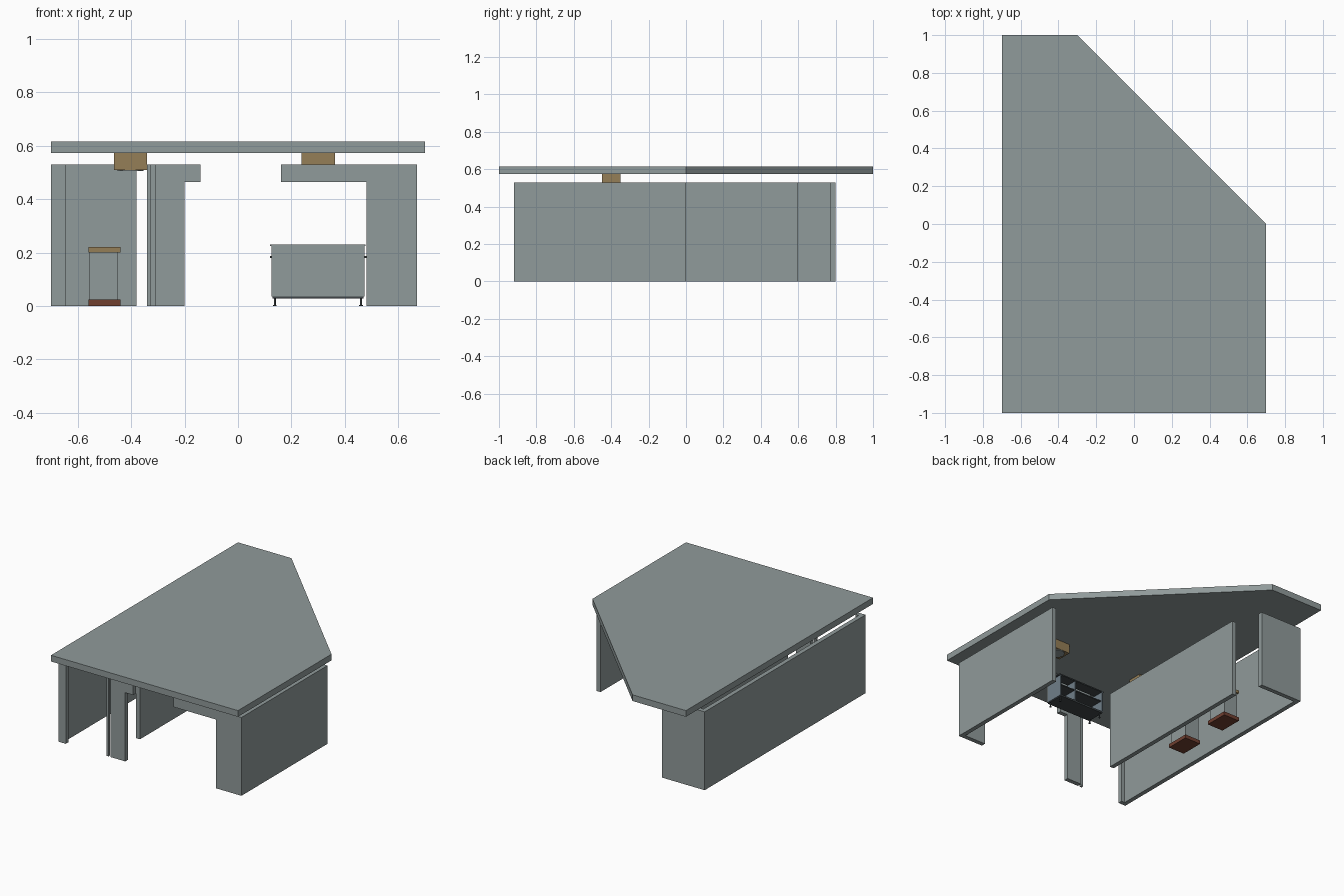
import bpy
import bmesh

if "Cube" in bpy.data.objects:
    bpy.data.objects.remove(bpy.data.objects["Cube"])


def material(name, rgb):
    m = bpy.data.materials.new(name)
    m.diffuse_color = (*rgb, 1.0)
    m.use_nodes = True
    m.node_tree.nodes["Principled BSDF"].inputs["Base Color"].default_value = m.diffuse_color
    return m


GREY = material("wall grey", (0.28, 0.325, 0.325))
TAN = material("tan wood", (0.30, 0.21, 0.095))
BROWN = material("red brown", (0.16, 0.05, 0.03))
DARK = material("dark slate", (0.05, 0.06, 0.065))
BLUE = material("blue grey", (0.16, 0.21, 0.25))


def prism(name, outline, lo, hi, mat, axis="z"):
    """Extrude a 2D outline along z (outline in x,y) or along y (outline in x,z)."""
    place = (lambda p, t: (p[0], p[1], t)) if axis == "z" else (lambda p, t: (p[0], t, p[1]))
    bm = bmesh.new()
    face = bm.faces.new([bm.verts.new(place(p, lo)) for p in outline])
    moved = bmesh.ops.extrude_face_region(bm, geom=[face])["geom"]
    step = place((0, 0), hi - lo)
    bmesh.ops.translate(bm, vec=step, verts=[v for v in moved if isinstance(v, bmesh.types.BMVert)])
    bmesh.ops.recalc_face_normals(bm, faces=bm.faces)
    mesh = bpy.data.meshes.new(name)
    bm.to_mesh(mesh)
    bm.free()
    mesh.materials.append(mat)
    obj = bpy.data.objects.new(name, mesh)
    bpy.context.collection.objects.link(obj)
    return obj


def box(name, x, y, z, mat):
    return prism(name, [(x[0], y[0]), (x[1], y[0]), (x[1], y[1]), (x[0], y[1])], z[0], z[1], mat)


def cylinder(name, center, radius, depth, mat, sides=24):
    bpy.ops.mesh.primitive_cylinder_add(vertices=sides, radius=radius, depth=depth, location=center)
    obj = bpy.context.object
    obj.name = name
    obj.data.materials.append(mat)
    bpy.ops.object.shade_smooth_by_angle()
    return obj


T = 0.03        # wall thickness
H = 0.53        # wall height
FRONT = -0.92   # front line of the walls
BEAM = 0.465    # underside of the headers

# Roof slab with one clipped corner
prism("roof", [(-0.7, -1), (0.7, -1), (0.7, 0), (-0.3, 1), (-0.7, 1)], 0.573, 0.615, GREY)

# Left wall with front and back returns, as one plan outline
prism("left_wall", [(-0.7, FRONT), (-0.645, FRONT), (-0.645, FRONT + T), (-0.67, FRONT + T),
                    (-0.67, 0.77), (-0.38, 0.77), (-0.38, 0.8), (-0.7, 0.8)], 0, H, GREY)

# Inner partition
box("inner_wall", (-0.34, -0.31), (-0.605, 0.595), (0, H), GREY)

# Right side wall and its front panel with header
box("right_wall", (0.67 - T, 0.67), (FRONT + T, 0), (0, H), GREY)
prism("right_front_panel", [(0.48, 0), (0.67, 0), (0.67, H), (0.16, H), (0.16, BEAM), (0.48, BEAM)],
      FRONT, FRONT + T, GREY, "y")

# Central front post with short header, and the slim jamb beside it
prism("front_post", [(-0.31, 0), (-0.2, 0), (-0.2, BEAM), (-0.14, BEAM), (-0.14, H), (-0.31, H)],
      FRONT, FRONT + T, GREY, "y")
box("door_jamb", (-0.34, -0.325), (FRONT, FRONT + 0.015), (0, H), GREY)

# Ceiling blocks with a round plate underneath
for side, x in (("left", -0.4025), ("right", 0.30)):
    box(f"{side}_ceiling_block", (x - 0.0625, x + 0.0625), (-0.45, -0.35), (0.51, 0.573), TAN)
    cylinder(f"{side}_ceiling_plate", (x, -0.4, 0.5075), 0.049, 0.005, GREY)

# Display pedestals
for label, y in (("front", -0.10), ("rear", 0.28)):
    box(f"{label}_pedestal_base", (-0.56, -0.44), (y - 0.08, y + 0.08), (0, 0.025), BROWN)
    box(f"{label}_pedestal_body", (-0.555, -0.45), (y - 0.07, y + 0.07), (0.025, 0.2), GREY)
    box(f"{label}_pedestal_top", (-0.56, -0.44), (y - 0.08, y + 0.08), (0.2, 0.22), TAN)

# Counter: front panel, sides, floor, shelf and top, open at the back
Y0, Y1 = -0.29, -0.155
box("counter_front", (0.125, 0.473), (Y0, Y0 + 0.01), (0.035, 0.225), GREY)
box("counter_top", (0.12, 0.477), (Y0, Y0 + 0.07), (0.225, 0.23), GREY)
box("counter_floor", (0.13, 0.47), (Y0 + 0.005, Y1), (0.028, 0.04), DARK)
box("counter_shelf", (0.135, 0.465), (Y0 + 0.01, Y1 - 0.01), (0.115, 0.122), DARK)
box("counter_worktop", (0.12, 0.48), (Y0 + 0.06, Y1), (0.18, 0.188), DARK)
box("counter_lining", (0.135, 0.465), (Y0 + 0.01, Y0 + 0.016), (0.04, 0.18), BLUE)
box("counter_divider", (0.345, 0.352), (Y0 + 0.01, Y1 - 0.005), (0.04, 0.18), BLUE)
for side, x in (("left", 0.125), ("right", 0.465)):
    box(f"counter_{side}_side", (x, x + 0.008), (Y0 + 0.01, Y1), (0.035, 0.185), BLUE)

# Counter feet
for i, x in enumerate((0.138, 0.46)):
    for j, y in enumerate((Y0 + 0.02, Y1 - 0.02)):
        cylinder(f"counter_foot_{i}{j}", (x, y, 0.016), 0.004, 0.024, DARK, 12)
        cylinder(f"counter_foot_pad_{i}{j}", (x, y, 0.002), 0.007, 0.004, DARK, 12)
